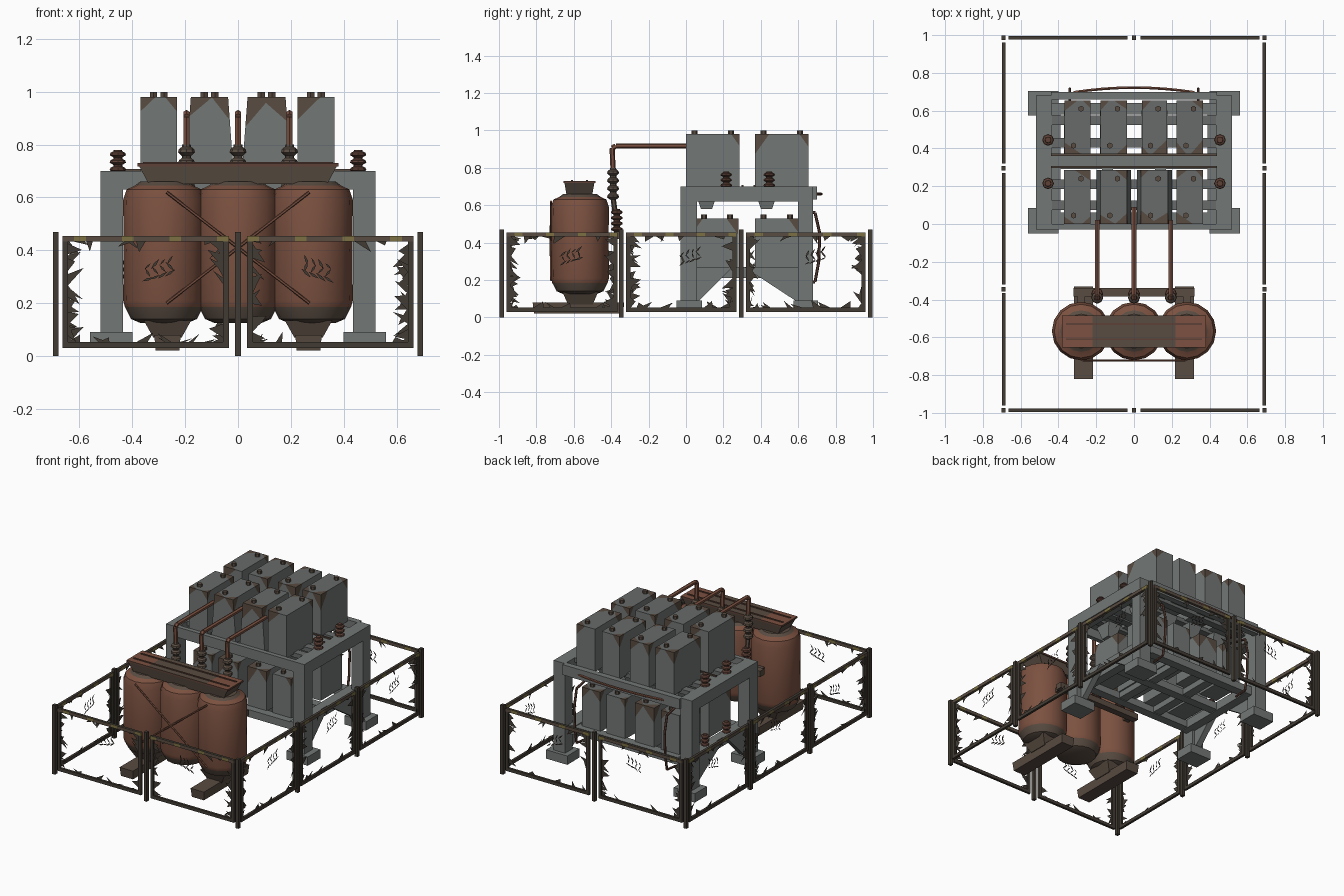
import bpy, bmesh, math, random
from mathutils import Matrix, Vector

random.seed(4)
if "Cube" in bpy.data.objects:
    bpy.data.objects.remove(bpy.data.objects["Cube"])

COLOURS = {"painted grey": (.17, .185, .18), "rust": (.2, .083, .052),
           "brown stain": (.1, .072, .054), "dark iron": (.055, .044, .034),
           "worn yellow": (.2, .16, .055), "dark rust": (.11, .052, .037),
           "sooty grey": (.135, .145, .14)}
MATS = []
for label, rgb in COLOURS.items():
    m = bpy.data.materials.new(label)
    m.use_nodes = True
    m.diffuse_color = (*rgb, 1)
    m.node_tree.nodes["Principled BSDF"].inputs["Base Color"].default_value = (*rgb, 1)
    MATS.append(m)
GREY, RUST, STAIN, IRON, YELLOW, DARKRUST, SOOT = range(7)


def finish(name, bm, smooth=False):
    bmesh.ops.recalc_face_normals(bm, faces=bm.faces)
    me = bpy.data.meshes.new(name)
    bm.to_mesh(me)
    bm.free()
    for m in MATS:
        me.materials.append(m)
    ob = bpy.data.objects.new(name, me)
    bpy.context.collection.objects.link(ob)
    if smooth:
        bpy.ops.object.select_all(action='DESELECT')
        ob.select_set(True)
        bpy.context.view_layer.objects.active = ob
        bpy.ops.object.shade_smooth_by_angle(angle=math.radians(35))
    return ob


def box(bm, x, y, z, mat, taper=(1, 1), top=None):
    """Box from (min, max) ranges; taper scales the bottom face, top recolours the lid."""
    c = Vector(((x[0] + x[1]) / 2, (y[0] + y[1]) / 2, (z[0] + z[1]) / 2))
    vs = bmesh.ops.create_cube(bm, size=1)["verts"]
    lid = {v for v in vs if v.co.z > 0}
    for v in vs:
        k = (1, 1) if v in lid else taper
        v.co = c + Vector((v.co.x * (x[1] - x[0]) * k[0], v.co.y * (y[1] - y[0]) * k[1],
                           v.co.z * (z[1] - z[0])))
    for f in {f for v in vs for f in v.link_faces}:
        f.material_index = top if top is not None and lid.issuperset(f.verts) else mat


def lathe(bm, x, y, profile, sides, mat_rule):
    """Closed turned shape around a vertical axis; profile holds (radius, z)."""
    rings = [[bm.verts.new((x + r * math.cos(a), y + r * math.sin(a), z))
              for a in (math.tau * i / sides for i in range(sides))] for r, z in profile]
    faces = [bm.faces.new(rings[0]), bm.faces.new(rings[-1])]
    for a, b in zip(rings, rings[1:]):
        faces += [bm.faces.new((a[i], a[(i + 1) % sides], b[(i + 1) % sides], b[i]))
                  for i in range(sides)]
    for f in faces:
        f.material_index = mat_rule(f.calc_center_median().z)


def rod(bm, a, b, r, mat, sides=6):
    a, b = Vector(a), Vector(b)
    d = b - a
    mtx = Matrix.Translation((a + b) / 2) @ d.to_track_quat('Z', 'Y').to_matrix().to_4x4()
    vs = bmesh.ops.create_cone(bm, cap_ends=True, segments=sides, radius1=r, radius2=r,
                               depth=d.length, matrix=mtx)["verts"]
    for f in {f for v in vs for f in v.link_faces}:
        f.material_index = mat


def path(bm, pts, r, mat):
    for a, b in zip(pts, pts[1:]):
        rod(bm, a, b, r, mat)


def insulator(bm, x, y, z0, z1, r, mat, fins=3):
    h = (z1 - z0) / fins
    prof = []
    for i in range(fins):
        z = z0 + i * h
        prof += [(r * .55, z), (r, z + h * .3), (r * .9, z + h * .6), (r * .55, z + h * .8)]
    lathe(bm, x, y, prof + [(r * .5, z1)], 8, lambda z: mat)


# Fence: posts, framed panels with patchy top bars, torn mesh
def fence_panel(name, start, end):
    a, b = Vector((*start, 0)), Vector((*end, 0))
    u = (b - a).normalized()
    length = (b - a).length
    bm = bmesh.new()
    low, high, t = .03, .455, .022
    for s in (0, length - t):
        box(bm, (s, s + t), (-.008, .008), (low, high - t), IRON)
    box(bm, (0, length), (-.008, .008), (low, low + t), IRON)
    n = 14
    for i in range(n):
        box(bm, (length * i / n, length * (i + 1) / n), (-.009, .009), (high - t, high),
            YELLOW if i % 4 == 1 else STAIN, top=IRON)
    # ragged shards along the edges
    for i in range(30):
        side = random.choice("LLRRTB")
        p = random.random()
        w, d = random.uniform(.008, .03), random.uniform(.015, .06)
        s, z = p * length, low + p * (high - low)
        e = random.uniform(-.05, .05)
        if side in "LR":
            s0, sg = (t, 1) if side == "L" else (length - t, -1)
            tri = [(s0, z - w), (s0, z + w), (s0 + sg * d, z + e)]
        else:
            z0, sg = (high - t, -1) if side == "T" else (low + t, 1)
            tri = [(s - w, z0), (s + w, z0), (s + e, z0 + sg * d * .7)]
        tri = [(min(max(q, 0), length), min(max(r, low), high)) for q, r in tri]
        bm.faces.new([bm.verts.new((q, 0, r)) for q, r in tri]).material_index = IRON
    # scrap of crossing wires in the middle, as a slanted lattice
    for i in range(4):
        for j, ang in enumerate((.5, 2.1, 1.0)):
            c = Vector((length * .58 + (i - 1.5) * .028, 0, .315 + (j - 1) * .025 + i * .008))
            ang += random.uniform(-.3, .3)
            d = Vector((math.cos(ang), 0, math.sin(ang))) * random.uniform(.014, .026)
            k = Vector((-d.z, 0, d.x)) * .22
            face = bm.faces.new([bm.verts.new(p) for p in (c - d, c + k, c + d, c - k)])
            face.material_index = IRON
    ob = finish(name, bm)
    ob.matrix_world = Matrix.Translation(a) @ Matrix.Rotation(math.atan2(u.y, u.x), 4, 'Z')


X, Y = .69, .985
posts = [(sx * X, y) for sx in (-1, 1) for y in (-Y, -.345, .295, Y)] + [(0, -Y), (0, Y)]
bm = bmesh.new()
for x, y in posts:
    box(bm, (x - .011, x + .011), (y - .012, y + .012), (0, .47), IRON)
finish("fence_posts", bm)
for s, label in ((1, "left"), (-1, "right")):
    for y, end in ((-Y, "front"), (Y, "back")):
        fence_panel(f"fence_{end}_{label}", (s * .665, y), (s * .035, y))
    for i, (y0, y1) in enumerate(((-.96, -.365), (-.32, .27), (.32, .96))):
        fence_panel(f"fence_side_{label}_{i + 1}", (s * X, y0), (s * X, y1))

# Three drums on pedestals
drum = [(.09, .125), (.125, .14), (.148, .185), (.155, .21), (.153, .4), (.155, .59),
        (.142, .63), (.11, .645), (.09, .66)]
for i, x in enumerate((-.28, 0, .28)):
    bm = bmesh.new()
    lathe(bm, x, -.567, drum, 16, lambda z: STAIN if z < .19 or z > .645 else RUST)
    finish(f"drum_{i + 1}", bm, True)
bm = bmesh.new()
for x in (-.267, .267):
    box(bm, (x - .05, x + .05), (-.82, -.33), (.02, .08), STAIN, (.9, .97))
    box(bm, (x - .09, x + .09), (-.66, -.47), (.07, .135), STAIN, (.6, .7))
finish("drum_feet", bm)

# Flared beam over the drums with rusty ends
bm = bmesh.new()
box(bm, (-.375, .375), (-.65, -.49), (.65, .72), STAIN, (.9, .85))
for x0, x1, m in ((-.38, -.22, RUST), (-.22, .22, STAIN), (.22, .38, RUST)):
    box(bm, (x0, x1), (-.655, -.485), (.718, .73), DARKRUST, top=m)
for y in (-.61, -.53):
    box(bm, (-.36, .36), (y - .005, y + .005), (.73, .735), DARKRUST)
finish("drum_top_beam", bm)

# Cross braces in front of the drums and support bar behind
bm = bmesh.new()
for s in (-1, 1):
    path(bm, [(s * .27, -.722, .62), (0, -.724, .41), (-s * .27, -.722, .2)], .006, RUST)
box(bm, (-.32, .32), (-.385, -.34), (.42, .46), STAIN)
for s in (-1, 1):
    box(bm, (s * .28 - .02, s * .28 + .02), (-.43, -.36), (.425, .455), STAIN)
finish("drum_braces", bm)

# Insulators and pipes that join drums to the rack
bm = bmesh.new()
for x, end in ((-.195, .02), (0, .09), (.195, .02)):
    insulator(bm, x, -.37, .46, .58, .032, DARKRUST, 4)
    insulator(bm, x, -.39, .63, .8, .032, STAIN, 4)
    rod(bm, (x, -.38, .57), (x, -.39, .64), .014, STAIN)
    path(bm, [(x, -.39, .79), (x, -.395, .905), (x, -.375, .917), (x, end, .917)], .014, RUST)
finish("pipes_and_insulators", bm, True)

# Rack frame
bm = bmesh.new()
for s in (-1, 1):
    for y0, y1, f0, f1 in ((-.03, .06, -.05, .085), (.6, .68, .575, .705)):
        box(bm, sorted((s * .435, s * .52)), (y0, y1), (.07, .7), GREY)
        box(bm, sorted((s * .4, s * .56)), (f0, f1), (.03, .09), GREY)
    box(bm, sorted((s * .435, s * .52)), (-.03, .68), (.62, .7), GREY)
    box(bm, sorted((s * .39, s * .45)), (0, .64), (.21, .27), GREY)
    # gusset plates beside the legs
    for ya, yb in ((.06, .25), (.6, .31)):
        tri = [(ya, .08), (ya, .27), (yb, .27)]
        f = bm.faces.new([bm.verts.new((s * .45, y, z)) for y, z in tri])
        for v in bmesh.ops.extrude_face_region(bm, geom=[f])["geom"]:
            if isinstance(v, bmesh.types.BMVert):
                v.co.x += s * .04
for y0, y1 in ((-.03, .0), (.3, .37), (.66, .7)):
    box(bm, (-.44, .44), (y0, y1), (.63, .7), GREY)
for y in (.302, .366):
    box(bm, (-.44, .44), (y - .006, y + .006), (.69, .708), STAIN)
# shelf boards and lower deck slats
for y in (.1, .21, .43, .55):
    box(bm, (-.44, .44), (y - .025, y + .025), (.67, .7), SOOT)
for y in (.03, .32, .61):
    box(bm, (-.4, .4), (y - .03, y + .03), (.215, .265), GREY)
for x in (-.14, .14):
    box(bm, (x - .03, x + .03), (0, .64), (.22, .26), GREY)
finish("rack_frame", bm)


# Capacitor cans with stained top corners
def capacitor(name, x, y0, y1, z0, z1, flare):
    bm = bmesh.new()
    w = random.uniform(.066, .072)
    box(bm, (x - w, x + w), (y0, y1), (z0, z1), GREY, (flare, 1), top=SOOT)
    corners = [(sx, sy) for sx in (-1, 1) for sy in (-1, 1)]
    for sx, sy in random.sample(corners, 3):
        n = Vector((sx * random.uniform(.4, .9), sy * .7, .5)).normalized()
        p = Vector((x + sx * w, y0 if sy < 0 else y1, z1)) - n * random.uniform(.025, .05)
        bmesh.ops.bisect_plane(bm, geom=bm.verts[:] + bm.edges[:] + bm.faces[:],
                               plane_co=p, plane_no=n)
        for f in bm.faces:
            if (f.calc_center_median() - p).dot(n) > 0:
                f.material_index = STAIN
    for y, side in ((y0 + .045, -1), (y1 - .045, 1)):
        rod(bm, (x + side * .02, y, z1 - .005), (x + side * .02, y, z1 + .02), .016, STAIN)
    finish(name, bm)


for col, x in enumerate((-.3, -.108, .108, .295)):
    for row, (y0, y1) in enumerate(((0, .285), (.37, .655))):
        flare = 1.3 if row == 0 and abs(x) < .2 else 1
        capacitor(f"capacitor_upper_{col + 1}_{row + 1}", x, y0, y1, .69, .98, flare)
        low_y = (.05, .28) if row == 0 else (.37, .6)
        capacitor(f"capacitor_lower_{col + 1}_{row + 1}", x, *low_y, .26, .53, 1)

# Side insulators on the rack, hanging blocks below its shelf
bm = bmesh.new()
for y in (.215, .445):
    for s in (-1, 1):
        insulator(bm, s * .455, y, .695, .78, .031, DARKRUST, 3)
    insulator(bm, -.455, y, .29, .37, .028, DARKRUST, 3)
finish("rack_insulators", bm, True)
bm = bmesh.new()
for x in (-.3, -.1, .1, .3):
    for y in (.11, .43):
        box(bm, (x - .05, x + .05), (y - .06, y + .06), (.58, .67), GREY, (.6, .5))
finish("shelf_blocks", bm)

# Slack cables at the back
bm = bmesh.new()
for x in (-.34, .34):
    path(bm, [(x, .6, .58), (x, .69, .56), (x, .715, .45), (x, .71, .3), (x, .69, .19),
              (x, .6, .18)], .008, DARKRUST)
arc = [(.32 * k / 4, .722 - .025 * (k / 4) ** 2, .66) for k in range(-4, 5)]
path(bm, arc, .008, RUST)
finish("back_cables", bm, True)
